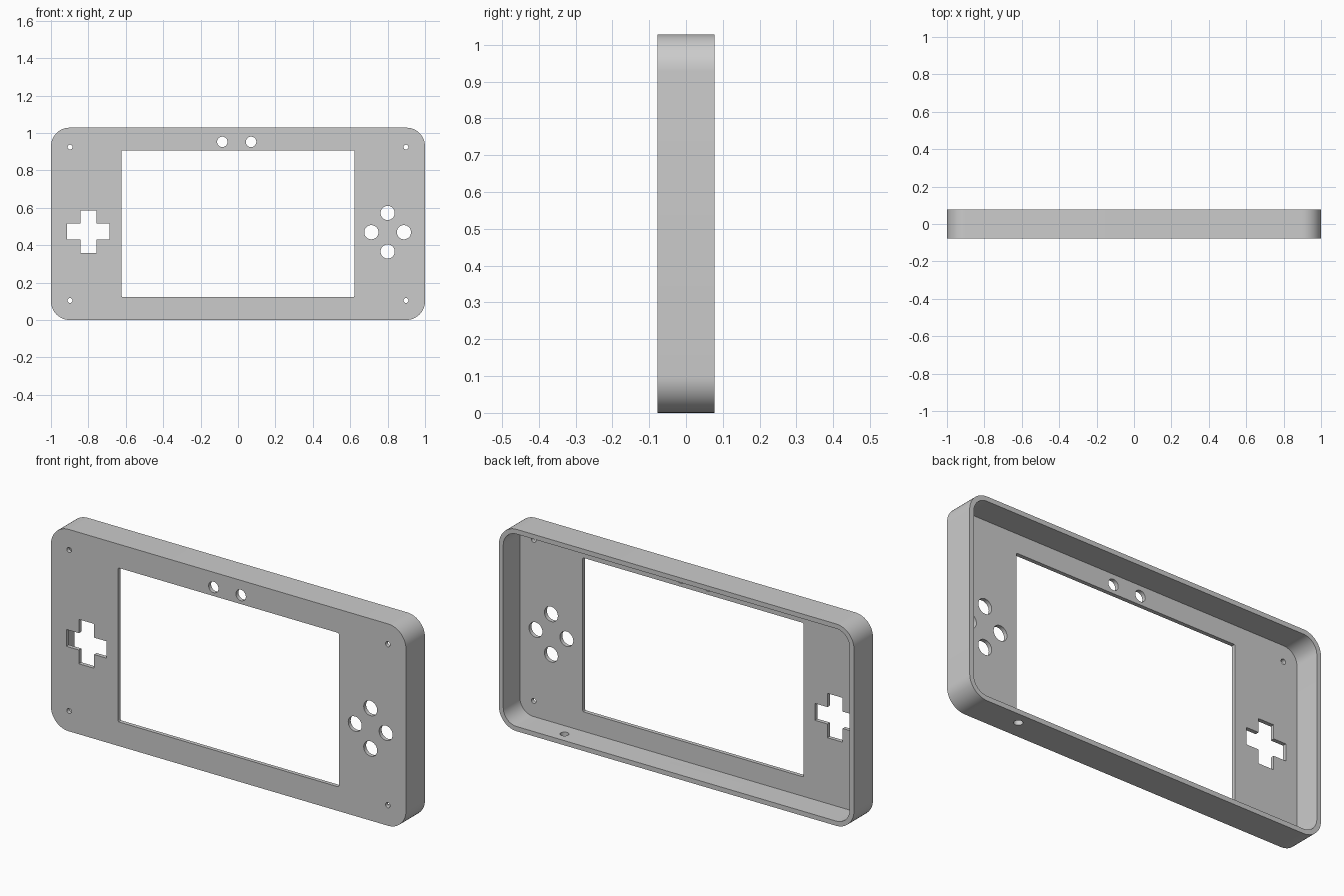
import bpy, bmesh
from math import sin, cos, pi
from mathutils import Matrix

cube = bpy.data.objects.get("Cube")
if cube:
    bpy.data.objects.remove(cube, do_unlink=True)

HEIGHT, FRONT, BACK = 1.028, -0.077, 0.077
WALL, PLATE = 0.024, 0.02
MID = HEIGHT / 2

grey = bpy.data.materials.new("shell grey")
grey.use_nodes = True
colour = (0.6, 0.6, 0.6, 1)
grey.diffuse_color = colour
grey.node_tree.nodes["Principled BSDF"].inputs["Base Color"].default_value = colour


def circle(x, z, r, n=32):
    return [(x + r * cos(2 * pi * i / n), z + r * sin(2 * pi * i / n)) for i in range(n)]


def rounded_rect(x, z, hx, hz, r, n=12):
    pts = []
    for k, (sx, sz) in enumerate([(1, 1), (-1, 1), (-1, -1), (1, -1)]):
        for i in range(n + 1):
            a = (k + i / n) * pi / 2
            pts.append((x + sx * (hx - r) + r * cos(a), z + sz * (hz - r) + r * sin(a)))
    return pts


def cross(x, z, reach, arm):
    corner = [(reach, -arm), (reach, arm), (arm, arm)]
    pts = []
    for k in range(4):
        c, s = round(cos(k * pi / 2)), round(sin(k * pi / 2))
        pts += [(x + c * u - s * v, z + s * u + c * v) for u, v in corner]
    return pts


def prism(bm, profile, y0, y1):
    """Extrude an x-z outline along y."""
    face = bm.faces.new([bm.verts.new((x, y0, z)) for x, z in profile])
    new = bmesh.ops.extrude_face_region(bm, geom=[face])["geom"]
    bmesh.ops.translate(bm, vec=(0, y1 - y0, 0),
                        verts=[v for v in new if isinstance(v, bmesh.types.BMVert)])


def make_object(name, bm):
    bmesh.ops.recalc_face_normals(bm, faces=bm.faces[:])
    mesh = bpy.data.meshes.new(name)
    bm.to_mesh(mesh)
    bm.free()
    mesh.materials.append(grey)
    obj = bpy.data.objects.new(name, mesh)
    bpy.context.collection.objects.link(obj)
    return obj


# Outer body
bm = bmesh.new()
prism(bm, rounded_rect(0, MID, 1, MID, 0.1), FRONT, BACK)
shell = make_object("console_front_shell", bm)

# Hollow, open at the back
bm = bmesh.new()
prism(bm, rounded_rect(0, MID, 1 - WALL, MID - WALL, 0.1 - WALL), FRONT + PLATE, BACK + 0.1)
hollow = make_object("hollow_cutter", bm)

# Openings through the front plate: screen, direction pad, buttons, screws
bm = bmesh.new()
openings = [rounded_rect(0, 0.515, 0.622, 0.392, 0.006, 3),
            cross(-0.8, 0.472, 0.113, 0.043)]
for dx, dz in [(0.087, 0), (-0.087, 0), (0, 0.103), (0, -0.103)]:
    openings.append(circle(0.8, 0.469 + dz, 0.038) if dx == 0 else circle(0.8 + dx, 0.469, 0.038))
openings += [circle(x, 0.952, 0.028) for x in (-0.084, 0.07)]
openings += [circle(x, z, 0.013, 20) for x in (-0.898, 0.898) for z in (0.104, 0.924)]
for outline in openings:
    prism(bm, outline, FRONT - 0.05, FRONT + PLATE + 0.03)
# Small hole in the bottom wall
bmesh.ops.create_cone(bm, cap_ends=True, segments=32, radius1=0.021, radius2=0.021,
                      depth=0.1, matrix=Matrix.Translation((0.673, 0.017, 0)))
holes = make_object("opening_cutter", bm)

# Cut the shell, then drop the cutters
for cutter in (hollow, holes):
    cutter.hide_render = True
    mod = shell.modifiers.new(cutter.name, 'BOOLEAN')
    mod.operation = 'DIFFERENCE'
    mod.solver = 'EXACT'
    mod.object = cutter
bpy.context.view_layer.update()
cut_mesh = bpy.data.meshes.new_from_object(shell.evaluated_get(bpy.context.evaluated_depsgraph_get()))
shell.modifiers.clear()
shell.data = cut_mesh
for cutter in (hollow, holes):
    bpy.data.objects.remove(cutter, do_unlink=True)

# Smooth rounded corners, crisp edges
bpy.ops.object.select_all(action='DESELECT')
shell.select_set(True)
bpy.context.view_layer.objects.active = shell
bpy.ops.object.shade_smooth_by_angle(angle=pi / 6)
